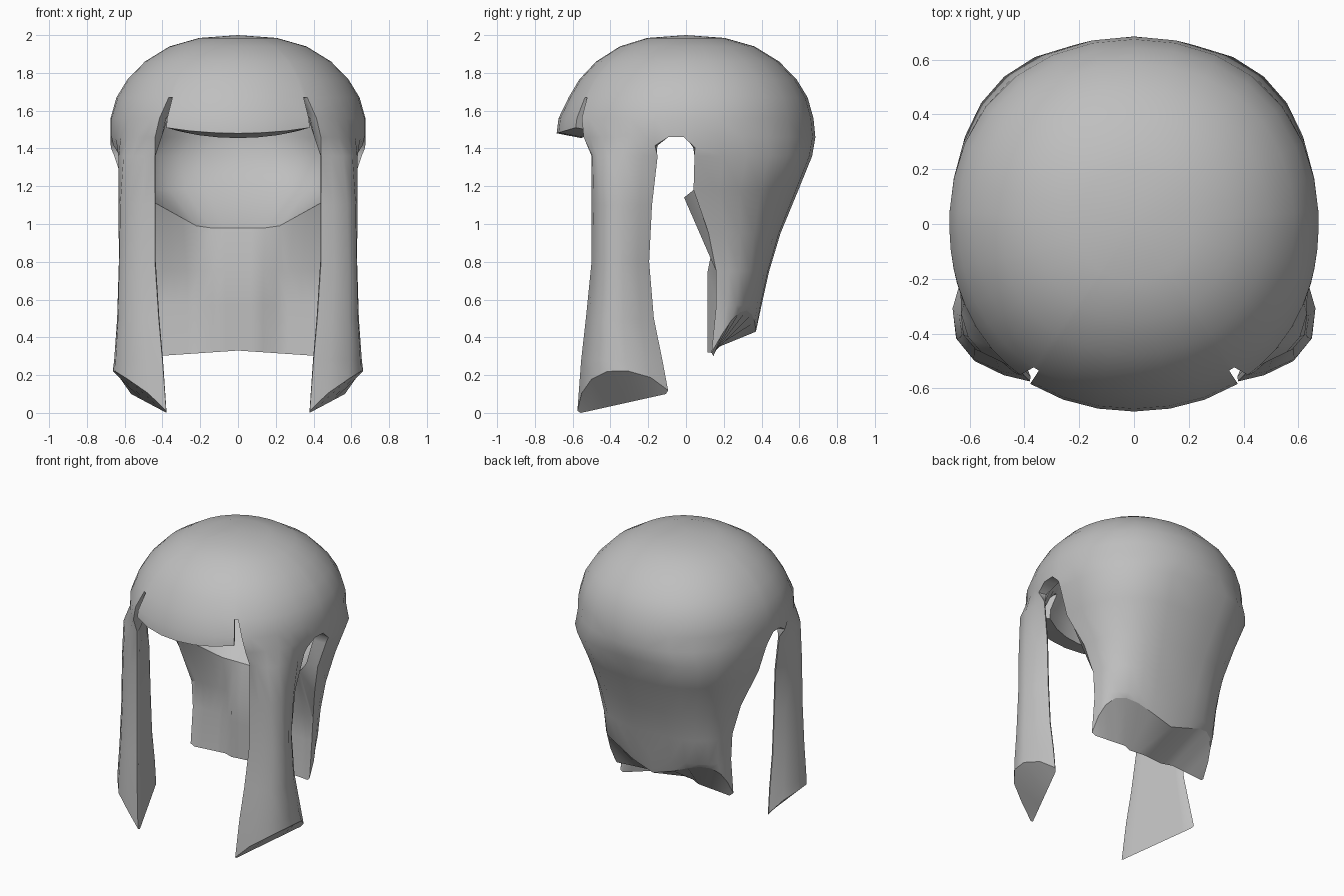
import bpy, bmesh, math
from mathutils import Vector as V

if "Cube" in bpy.data.objects:
    bpy.data.objects.remove(bpy.data.objects["Cube"])


def lerp(a, b, t):
    return a + (b - a) * t


# Cap rows: relative radius, height
CAP = [(0, 2.0), (.3, 1.985), (.53, 1.94), (.72, 1.86), (.855, 1.765),
       (.94, 1.67), (.985, 1.56), (1, 1.46)]
# Side lock rows: height, front edge, bulge control, back edge
LOCK = [(1.36, (.44, -.50), (.68, -.50), (.625, -.15)),
        (1.1, (.44, -.50), (.74, -.47), (.575, -.18)),
        (.8, (.44, -.50), (.76, -.46), (.555, -.195)),
        (.5, (.42, -.53), (.78, -.48), (.56, -.17)),
        (.28, (.40, -.555), (.81, -.50), (.57, -.125)),
        (0, (.38, -.575), (.82, -.50), (.58, -.095))]
# Back rows: height, half width, front y, rear y
BACK = [(1.36, .655, .045, .668), (1.18, .595, .04, .595), (.95, .515, .12, .50),
        (.75, .475, .16, .44), (.57, .465, .16, .40), (0, .465, .135, .37)]

# Columns: angle from the front, zone, position within the zone
COLS = [(a, "fringe", a / 33) for a in (0, 11, 22, 33)]
COLS += [(lerp(35, 76, t), "lock", t) for t in (0, .12, .3, .5, .7, .88, 1)]
COLS += [(a, "gap", 0) for a in (82, 89)]
COLS += [(lerp(94, 180, t), "back", t) for t in (0, .12, .25, .4, .55, .7, .85, 1)]
NC, NR = len(COLS), len(CAP) + len(LOCK)


def cap_point(col, j):
    a, zone, t = col
    if zone == "lock" and j > 5:
        a += (j - 5) * 2 * (1 - t)
    f, z = CAP[j]
    a = math.radians(a)
    d = V((math.sin(a), -math.cos(a), 0))
    if 1 < j < 6:                    # brow slopes a little more than the rear
        f *= 1 - .035 * max(0, math.cos(a))
    zi = z - .12 * (1 - f)
    k = .81
    if j == 7:
        if zone == "fringe":         # fringe edge dips in the middle
            z, zi = 1.48 + .03 * t * t, 1.455 + .035 * t * t
        elif zone == "lock":
            k = .86
            if t == 1:               # rounded top of the ear opening
                z = zi = 1.415
                k = .92
        elif zone == "gap":
            k, zi = .86, 1.47
        elif t == 0:
            z = zi = 1.405
    if zone == "lock" and t == 0 and j > 5:
        k = .92
    # Plan is a slightly squared circle
    r = .685 * f * (1 + .025 * math.sin(2 * a) ** 2)
    if j == 7:
        r *= 1 - .015 * math.sin(a) ** 2
    return d * r + V((0, 0, z)), d * r * k + V((0, 0, zi))


def lock_point(t, j):
    z, a, c, b = LOCK[j]
    a, b, c = V(a), V(b), V(c)
    o = a * (1 - t) ** 2 + c * 2 * t * (1 - t) + b * t * t
    i = a.lerp(b, lerp(.03, .97, t)) + V((-.008, .004))
    zo = zi = z
    if j == 5:                       # slanted cut at the tip
        zi = lerp(0, .1, t)
        zo = lerp(.01, .12, t) + .155 * max(0, math.sin(math.pi * t)) ** .65
    return V((*o, zo)), V((*i, zi))


def back_point(s, j):
    z, w, y0, y1 = BACK[j]
    a = s * math.pi / 2
    cx, sy = max(math.cos(a), 0) ** .75, math.sin(a) ** .85
    o = V((w * cx, lerp(y0, y1, sy), z))
    if j < 2:                        # hollow for the head
        i = V((o.x * .85, lerp(y0, y1 - .13, sy), z))
    elif j == 2:                     # lip under the hollow
        i = V((.49 * (1 - s), lerp(-.01, .16, min(1, s * 1.6)),
               lerp(1.14, .98, min(1, s * 1.7))))
    else:                            # flat nape with a raised middle
        y = .115 if s >= .65 else y0 + .01
        i = V((w * .95 * (1 - s), y, z))
    if j == 5:                       # slanted cut at the bottom
        i.z = .3 + .03 * s
        o.z = .32 + .11 * s + .17 * max(0, math.sin(math.pi * s ** .85))
    return o, i


def point(c, j):
    col = COLS[c]
    if j < len(CAP):
        return cap_point(col, j)
    if col[1] == "lock":
        return lock_point(col[2], j - len(CAP))
    return back_point(col[2], j - len(CAP))


def filled(c, j):
    if not (0 <= c < NC - 1 and 0 <= j < NR - 1):
        return False
    za, zb = COLS[c][1], COLS[c + 1][1]
    if j < len(CAP) - 1:             # notch beside the fringe
        return not (za == "fringe" and zb == "lock" and j >= 5)
    return za == zb and za in ("lock", "back")


bm = bmesh.new()
verts = {}


def vert(c, j, side):
    if (c, j, side) not in verts:
        verts[c, j, side] = bm.verts.new(point(c, j)[side])
    return verts[c, j, side]


def crease(a, b):
    bm.edges.get((a, b)).smooth = False


# Outer and inner skins, joined by rims along every open edge
for c in range(NC - 1):
    for j in range(NR - 1):
        if not filled(c, j):
            continue
        ring = [(c, j), (c, j + 1), (c + 1, j + 1), (c + 1, j)]
        bm.faces.new([vert(*p, 0) for p in ring])
        bm.faces.new([vert(*p, 1) for p in reversed(ring)])
        if j == 9 and COLS[c][1] == "back":      # crisp lip at the nape
            crease(vert(c, 10, 1), vert(c + 1, 10, 1))
        near = [(c - 1, j), (c, j + 1), (c + 1, j), (c, j - 1)]
        for k, n in enumerate(near):
            if filled(*n) or n[0] in (-1, NC - 1) or n[1] < 0:
                continue
            p, q = ring[k], ring[(k + 1) % 4]
            bm.faces.new([vert(*q, 0), vert(*p, 0), vert(*p, 1), vert(*q, 1)])
            if k == 1 and (j == NR - 2 or COLS[c][1] == "fringe"):
                crease(vert(*p, 0), vert(*q, 0))
                crease(vert(*p, 1), vert(*q, 1))

# Mirror to the other side
for v in bm.verts:
    if abs(v.co.x) < .001:
        v.co.x = 0
geo = bmesh.ops.duplicate(bm, geom=bm.verts[:] + bm.edges[:] + bm.faces[:])["geom"]
for g in geo:
    if isinstance(g, bmesh.types.BMVert):
        g.co.x *= -1
bmesh.ops.reverse_faces(bm, faces=[g for g in geo if isinstance(g, bmesh.types.BMFace)])
bmesh.ops.remove_doubles(bm, verts=bm.verts[:], dist=.0005)
bmesh.ops.recalc_face_normals(bm, faces=bm.faces[:])

mesh = bpy.data.meshes.new("hair")
bm.to_mesh(mesh)
bm.free()
hair = bpy.data.objects.new("hair", mesh)
bpy.context.collection.objects.link(hair)
mat = bpy.data.materials.new("grey")
mat.diffuse_color = (.52, .52, .52, 1)
mat.use_nodes = True
mat.node_tree.nodes["Principled BSDF"].inputs["Base Color"].default_value = mat.diffuse_color
mesh.materials.append(mat)
bpy.context.view_layer.objects.active = hair
hair.select_set(True)
bpy.ops.object.shade_smooth_by_angle(angle=math.radians(55), keep_sharp_edges=True)
